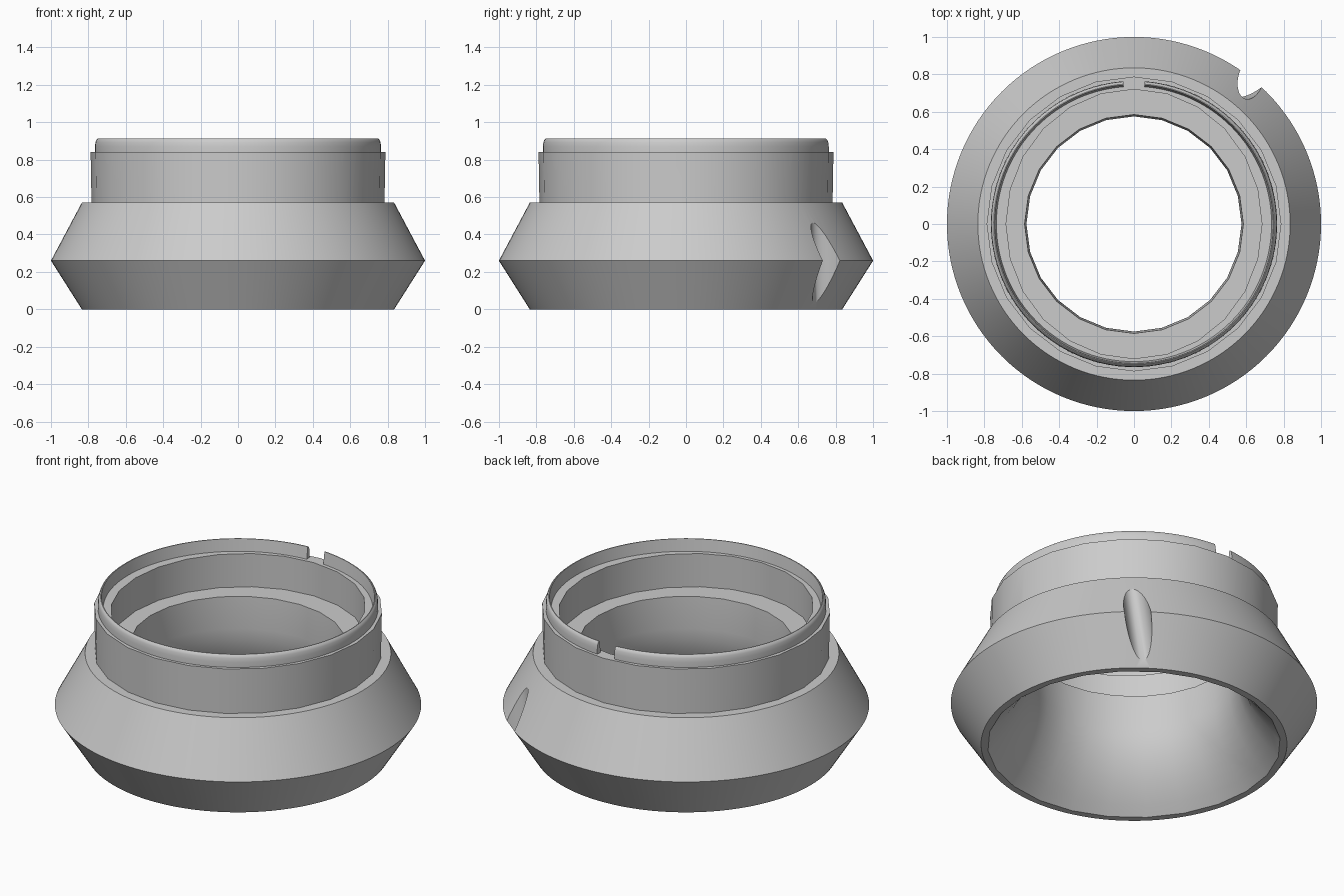
import bpy, bmesh, math
from mathutils import Vector, Matrix

if "Cube" in bpy.data.objects:
    bpy.data.objects.remove(bpy.data.objects["Cube"])

grey = bpy.data.materials.new("plain grey")
grey.diffuse_color = (0.6, 0.6, 0.6, 1)
grey.use_nodes = True
grey.node_tree.nodes["Principled BSDF"].inputs["Base Color"].default_value = grey.diffuse_color


def lathe(name, profile, sides, start=0.0, sweep=2 * math.pi):
    """Revolve a closed (radius, z) profile through a part sweep with end caps."""
    bm = bmesh.new()
    rings = []
    for i in range(sides + 1):
        a = start + sweep * i / sides
        rings.append([bm.verts.new((r * math.cos(a), r * math.sin(a), z))
                      for r, z in profile])
    n = len(profile)
    for p, q in zip(rings, rings[1:]):
        for j in range(n):
            k = (j + 1) % n
            bm.faces.new((p[j], q[j], q[k], p[k]))
    bm.faces.new(rings[0])
    bm.faces.new(rings[-1])
    return finish(name, bm)


def drum(name, profile, sides):
    """Solid of revolution with flat ends, profile from bottom to top."""
    bm = bmesh.new()
    rings = [[bm.verts.new((r * math.cos(2 * math.pi * i / sides),
                            r * math.sin(2 * math.pi * i / sides), z))
              for i in range(sides)] for r, z in profile]
    for p, q in zip(rings, rings[1:]):
        for i in range(sides):
            k = (i + 1) % sides
            bm.faces.new((p[i], p[k], q[k], q[i]))
    bm.faces.new(rings[0])
    bm.faces.new(rings[-1])
    return finish(name, bm)


def finish(name, bm):
    bmesh.ops.recalc_face_normals(bm, faces=bm.faces)
    mesh = bpy.data.meshes.new(name)
    bm.to_mesh(mesh)
    bm.free()
    ob = bpy.data.objects.new(name, mesh)
    mesh.materials.append(grey)
    bpy.context.collection.objects.link(ob)
    return ob


def combine(target, *steps):
    """Apply (operation, object) booleans in order, then remove the helpers."""
    for op, c in steps:
        c.hide_render = True
        m = target.modifiers.new(op, 'BOOLEAN')
        m.operation, m.solver, m.object = op, 'EXACT', c
    dg = bpy.context.evaluated_depsgraph_get()
    mesh = bpy.data.meshes.new_from_object(target.evaluated_get(dg))
    target.modifiers.clear()
    target.data = mesh
    for _, c in steps:
        bpy.data.objects.remove(c)


# Flared base and the faceted collar standing on it
body = drum("flared_base_and_collar", [(0.835, 0), (1.0, 0.26), (0.835, 0.57)], 128)
collar = drum("collar_block", [(0.782, 0.5), (0.788, 0.84)], 24)

# Slightly oval bore down to the shelf
bore = drum("bore_cutter", [(1, 0.64), (1, 0.95)], 24)
bore.data.transform(Matrix.Diagonal((0.684, 0.72, 1, 1)))

# Trumpet-shaped passage: wide mouth below, narrow throat, slight flare at the shelf
curve = [(0.575 + 0.225 * (1 - z / 0.45) ** 2, z)
         for z in (-0.05, 0, 0.05, 0.1, 0.15, 0.2, 0.26, 0.32, 0.38, 0.45)]
passage = drum("passage_cutter", curve + [(0.585, 0.64), (0.586, 0.66)], 24)

# Leaning notch in the ridge
notch = drum("notch_cutter", [(1, -0.5), (1, 0.5)], 48)
lean = Vector((0.067, -0.01, 0.42)).normalized()
inward = Vector((0.627, 0.779, 0))
inward = (inward - lean * inward.dot(lean)).normalized()
side = lean.cross(inward)
turn = Matrix((inward * 0.125, side * 0.072, lean)).transposed().to_4x4()
notch.data.transform(Matrix.Translation((0.627, 0.779, 0.26)) @ turn)

combine(body, ('UNION', collar), ('DIFFERENCE', bore),
        ('DIFFERENCE', passage), ('DIFFERENCE', notch))

# Split lip on the rim, open at the back
gap = 0.075
lip = lathe("split_lip", [(0.735, 0.835), (0.765, 0.835), (0.765, 0.87), (0.762, 0.893),
                          (0.757, 0.906), (0.75, 0.912), (0.745, 0.912)],
            120, math.pi / 2 + gap, 2 * math.pi - 2 * gap)

# Smooth the round walls, keep the rims sharp
for ob in (body, lip):
    bpy.ops.object.select_all(action='DESELECT')
    ob.select_set(True)
    bpy.context.view_layer.objects.active = ob
    bpy.ops.object.shade_smooth_by_angle(angle=math.radians(30))
